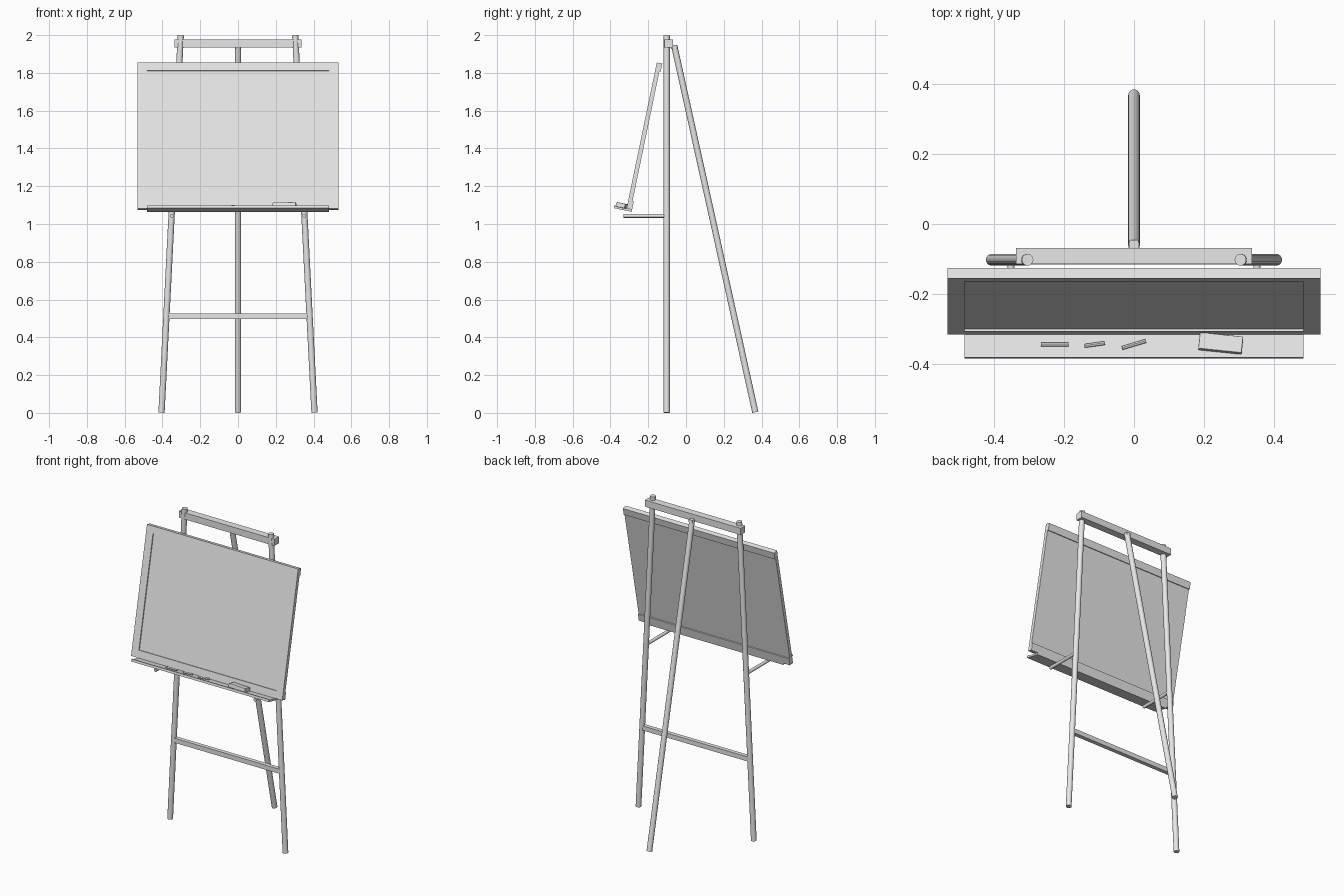
import bpy
from math import radians, sin, cos
from mathutils import Vector, Matrix

cube = bpy.data.objects.get("Cube")
if cube:
    bpy.data.objects.remove(cube, do_unlink=True)

grey = bpy.data.materials.new("light_grey")
grey.use_nodes = True
grey.diffuse_color = (0.8, 0.8, 0.8, 1)
grey.node_tree.nodes["Principled BSDF"].inputs["Base Color"].default_value = (0.8, 0.8, 0.8, 1)

# Leaning frame shared by the board and its tray
TILT = radians(11.7)
BOARD = Matrix.Translation((0, -0.22, 1.465)) @ Matrix.Rotation(-TILT, 4, 'X')


def box(name, low, high, frame=Matrix(), bevel=0):
    """Box between two corners, placed in the given frame."""
    low, high = Vector(low), Vector(high)
    bpy.ops.mesh.primitive_cube_add(size=1)
    ob = bpy.context.object
    ob.name = name
    ob.data.transform(Matrix.Translation((low + high) / 2) @ Matrix.Diagonal((high - low).to_4d()))
    ob.matrix_world = frame
    ob.data.materials.append(grey)
    if bevel:
        mod = ob.modifiers.new("soft_edges", 'BEVEL')
        mod.width = bevel
        mod.segments = 2
    return ob


def rod(name, start, end, radius, frame=Matrix(), sides=24):
    """Round rod between two points."""
    start, end = Vector(start), Vector(end)
    axis = end - start
    bpy.ops.mesh.primitive_cylinder_add(vertices=sides, radius=radius, depth=axis.length)
    ob = bpy.context.object
    ob.name = name
    bpy.ops.object.shade_smooth_by_angle()
    turn = axis.to_track_quat('Z', 'Y').to_matrix().to_4x4()
    ob.matrix_world = frame @ Matrix.Translation((start + end) / 2) @ turn
    ob.data.materials.append(grey)
    return ob


# Stand: two front legs, pegs, rear leg, crossbars
for side, s in (("left", 1), ("right", -1)):
    rod(side + "_front_leg", (s * 0.405, -0.102, 0.001), (s * 0.303, -0.102, 1.999), 0.0165)
    rod(side + "_support_peg", (s * 0.35, -0.102, 1.043), (s * 0.35, -0.33, 1.043), 0.01)
rod("rear_leg", (0, 0.367, 0.0035), (0, -0.062, 1.943), 0.0165)
box("rear_hinge", (-0.013, -0.08, 1.93), (0.013, -0.046, 1.948))
box("top_crossbar", (-0.336, -0.114, 1.934), (0.336, -0.068, 1.976))
box("lower_crossbar", (-0.378, -0.115, 0.497), (0.378, -0.089, 0.526))

# Board: recessed panel in a frame of rails and stiles
box("writing_panel", (-0.483, -0.008, -0.349), (0.483, 0.008, 0.351), BOARD)
box("top_rail", (-0.531, -0.015, 0.351), (0.531, 0.015, 0.395), BOARD)
box("bottom_rail", (-0.531, -0.015, -0.395), (0.531, 0.015, -0.349), BOARD)
for side, s in (("left", 1), ("right", -1)):
    inner, outer = sorted((s * 0.483, s * 0.531))
    box(side + "_stile", (inner, -0.015, -0.349), (outer, 0.008, 0.351), BOARD)

# Tray under the board, with a low front lip
box("tray_floor", (-0.483, -0.074, -0.406), (0.483, 0.015, -0.395), BOARD)
box("tray_lip", (-0.483, -0.082, -0.406), (0.483, -0.074, -0.391), BOARD)

# Chalk pieces and eraser resting on the tray
for i, (x, length, angle) in enumerate(((-0.226, 0.078, 0), (-0.112, 0.058, 8), (0.0, 0.07, 17))):
    a = radians(angle)
    half = Vector((cos(a), sin(a), 0)) * length / 2
    mid = Vector((x, -0.045, -0.3895))
    rod("chalk_%d" % (i + 1), mid - half, mid + half, 0.0055, BOARD, 12)
spot = BOARD @ Matrix.Translation((0.247, -0.043, -0.395)) @ Matrix.Rotation(radians(-6), 4, 'Z')
box("eraser", (-0.062, -0.024, 0), (0.062, 0.024, 0.024), spot, 0.003)
